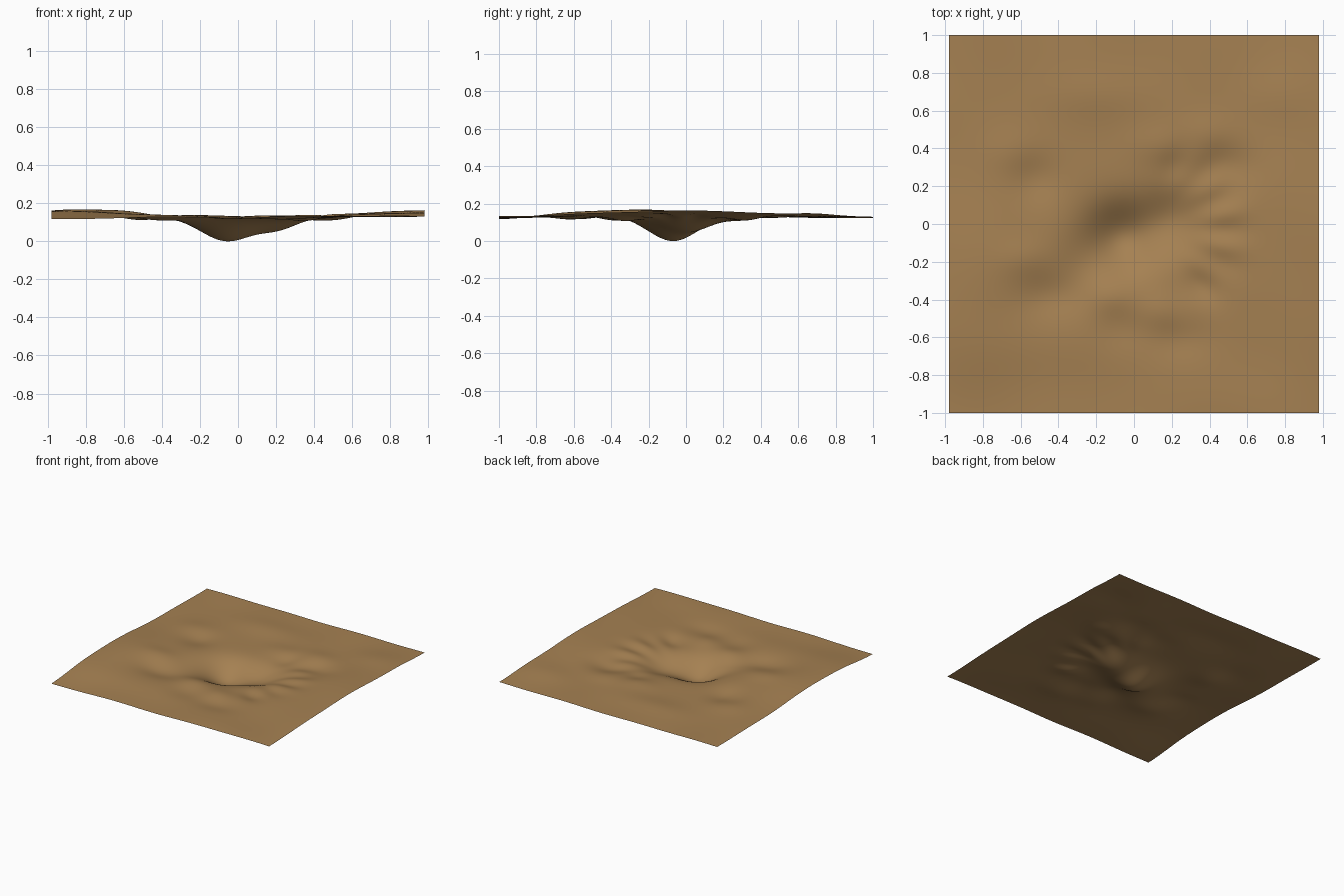
import bpy, bmesh
from math import exp, cos, atan2, hypot

BASE = 0.138

# Central pit, shelf, broad rises, and ejecta lumps: x, y, width x, width y, height
FEATURES = [
    (-0.06, -0.07, 0.13, 0.125, -0.125),
    (0.20, 0.02, 0.11, 0.12, -0.062),
    (-0.28, -0.25, 0.09, 0.12, -0.014),
    (-0.40, -0.04, 0.12, 0.12, 0.010),
    (-0.88, -0.28, 0.25, 0.36, 0.042),
    (1.00, 0.00, 0.32, 0.48, 0.038),
    (-1.00, -1.00, 0.30, 0.25, -0.014),
    (-0.58, -0.18, 0.10, 0.07, 0.012),
    (-0.45, -0.38, 0.12, 0.08, -0.022),
    (-0.52, 0.24, 0.09, 0.09, -0.022),
    (-0.66, 0.38, 0.10, 0.08, 0.008),
    (-0.12, -0.38, 0.09, 0.07, 0.014),
    (-0.07, -0.56, 0.10, 0.08, -0.012),
    (0.14, -0.46, 0.10, 0.07, 0.013),
    (0.24, -0.62, 0.12, 0.07, -0.012),
    (0.36, -0.32, 0.09, 0.07, -0.020),
    (0.50, 0.30, 0.10, 0.08, -0.025),
    (0.38, 0.48, 0.10, 0.07, 0.010),
    (0.22, 0.30, 0.08, 0.06, -0.014),
    (0.10, 0.42, 0.10, 0.07, 0.008),
    (-0.20, 0.68, 0.20, 0.09, 0.011),
    (0.75, 0.68, 0.14, 0.10, 0.010),
    (-0.50, -0.65, 0.25, 0.12, 0.013),
    (0.45, -0.95, 0.25, 0.12, 0.006),
]


def height(x, y):
    z = BASE
    for cx, cy, wx, wy, h in FEATURES:
        z += h * exp(-0.5 * (((x - cx) / wx) ** 2 + ((y - cy) / wy) ** 2))
    # Radial finger ridges on the east rim
    dx, dy = x - 0.05, y + 0.03
    angle = atan2(dy, dx)
    fade = exp(-((hypot(dx, dy) - 0.45) / 0.12) ** 2) * exp(-(angle / 0.9) ** 2)
    z += 0.007 * fade * cos(16 * angle - 3)
    # Gentle undulation of the ground
    return z + 0.003 * cos(8 * x + 3 * y) * cos(7 * y - 2 * x)


# Ground sheet with crater
bm = bmesh.new()
bmesh.ops.create_grid(bm, x_segments=128, y_segments=128, size=1.0)
for v in bm.verts:
    v.co.x *= 0.98
    v.co.z = height(v.co.x, v.co.y)
low = min(v.co.z for v in bm.verts)
for v in bm.verts:
    v.co.z -= low
for f in bm.faces:
    f.smooth = True
mesh = bpy.data.meshes.new("crater_ground")
bm.to_mesh(mesh)
bm.free()
ground = bpy.data.objects.new("crater_ground", mesh)
bpy.context.collection.objects.link(ground)

# Dry earth colour
earth = bpy.data.materials.new("dry_earth")
earth.diffuse_color = (0.38, 0.22, 0.085, 1)
mesh.materials.append(earth)
